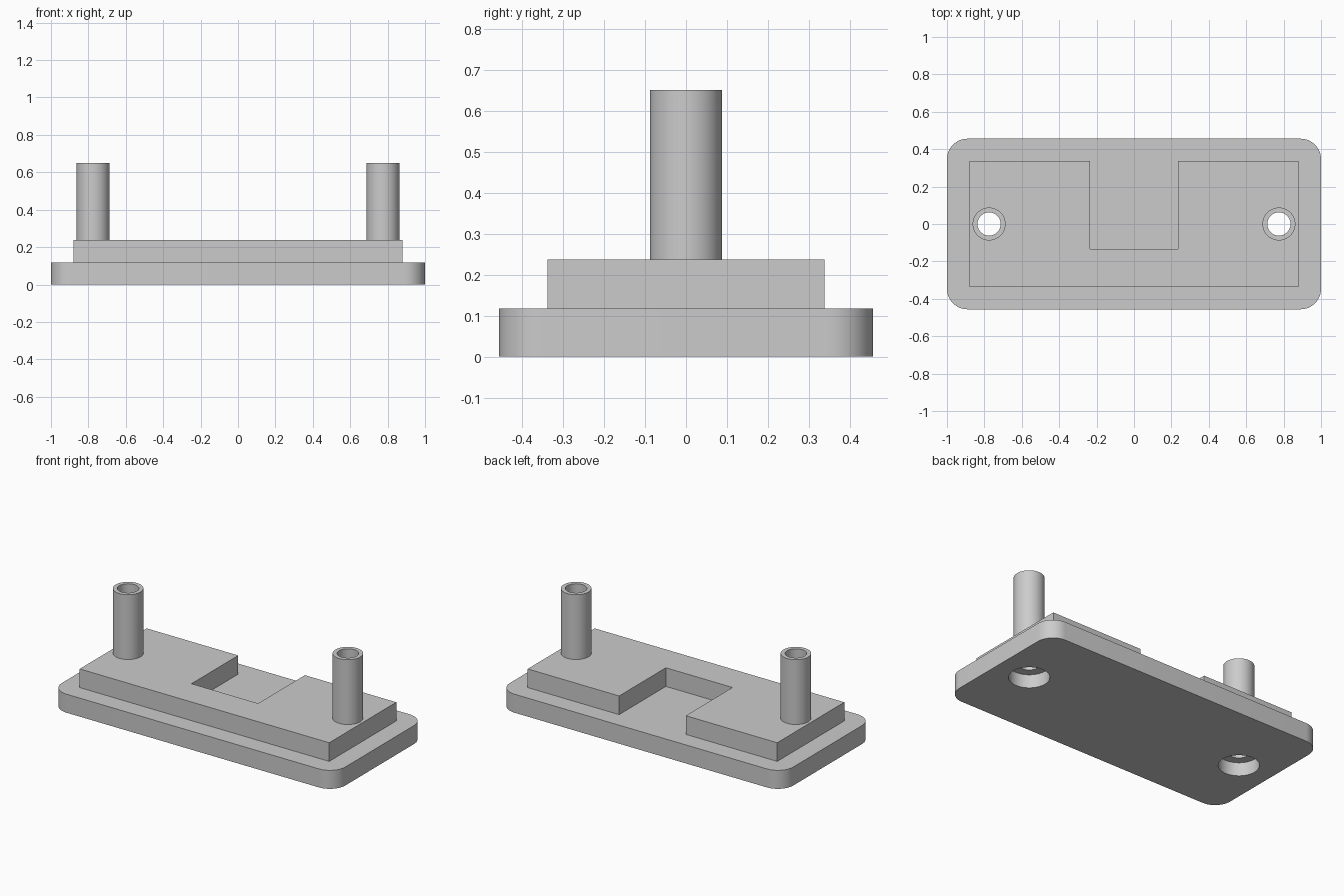
import bpy, bmesh, math

cube = bpy.data.objects.get("Cube")
if cube:
    bpy.data.objects.remove(cube, do_unlink=True)

# Main dimensions
PLATE_X, PLATE_Y, CORNER = 1.0, 0.456, 0.11
BLOCK_X, BLOCK_Y = 0.88, 0.338
NOTCH_X, NOTCH_Y = 0.235, -0.133
PLATE_TOP, BLOCK_TOP, POST_TOP = 0.118, 0.237, 0.65
POST_X, POST_R, BORE_R = 0.775, 0.088, 0.062
SINK_R, SINK_DEPTH = 0.117, 0.085

grey = bpy.data.materials.new("plain grey")
grey.use_nodes = True
colour = (0.6, 0.6, 0.6, 1)
grey.diffuse_color = colour
grey.node_tree.nodes["Principled BSDF"].inputs["Base Color"].default_value = colour


def circle(r, cx=0.0, n=64):
    return [(cx + r * math.cos(2 * math.pi * i / n), r * math.sin(2 * math.pi * i / n))
            for i in range(n)]


def rounded_rectangle(hx, hy, r, steps=12):
    points = []
    for corner, (sx, sy) in enumerate([(1, 1), (-1, 1), (-1, -1), (1, -1)]):
        for i in range(steps + 1):
            a = math.pi / 2 * (corner + i / steps)
            points.append((sx * (hx - r) + r * math.cos(a), sy * (hy - r) + r * math.sin(a)))
    return points


def prism(name, outline, z0, z1):
    """Extrude a flat outline from z0 to z1."""
    bm = bmesh.new()
    face = bm.faces.new([bm.verts.new((x, y, z0)) for x, y in outline])
    top = bmesh.ops.extrude_face_region(bm, geom=[face])["geom"]
    verts = [v for v in top if isinstance(v, bmesh.types.BMVert)]
    bmesh.ops.translate(bm, vec=(0, 0, z1 - z0), verts=verts)
    bmesh.ops.recalc_face_normals(bm, faces=bm.faces)
    mesh = bpy.data.meshes.new(name)
    bm.to_mesh(mesh)
    bm.free()
    mesh.materials.append(grey)
    obj = bpy.data.objects.new(name, mesh)
    bpy.context.collection.objects.link(obj)
    return obj


def select_only(obj):
    bpy.ops.object.select_all(action="DESELECT")
    obj.select_set(True)
    bpy.context.view_layer.objects.active = obj


def cut(obj, outline, z0, z1):
    """Drill an outline out of an object."""
    cutter = prism("cutter", outline, z0, z1)
    cutter.hide_render = True
    mod = obj.modifiers.new("hole", "BOOLEAN")
    mod.operation, mod.solver, mod.object = "DIFFERENCE", "EXACT", cutter
    select_only(obj)
    bpy.ops.object.modifier_apply(modifier=mod.name)
    bpy.data.objects.remove(cutter, do_unlink=True)


# Base plate with rounded corners
base_plate = prism("base_plate", rounded_rectangle(PLATE_X, PLATE_Y, CORNER), 0, PLATE_TOP)

# Raised block, notched from the back
raised_block = prism("raised_block", [
    (-BLOCK_X, -BLOCK_Y), (BLOCK_X, -BLOCK_Y), (BLOCK_X, BLOCK_Y), (NOTCH_X, BLOCK_Y),
    (NOTCH_X, NOTCH_Y), (-NOTCH_X, NOTCH_Y), (-NOTCH_X, BLOCK_Y), (-BLOCK_X, BLOCK_Y),
], PLATE_TOP, BLOCK_TOP)

# Hollow posts, with bores through the body and wide screw recesses below
parts = [base_plate, raised_block]
for side, name in ((1, "left_post"), (-1, "right_post")):
    x = side * POST_X
    post = prism(name, circle(POST_R, x), BLOCK_TOP, POST_TOP)
    parts.append(post)
    for part in (base_plate, raised_block, post):
        cut(part, circle(BORE_R, x), -0.1, POST_TOP + 0.1)
    cut(base_plate, circle(SINK_R, x), -0.1, SINK_DEPTH)

for part in parts:
    select_only(part)
    bpy.ops.object.shade_smooth_by_angle(angle=math.radians(30))
